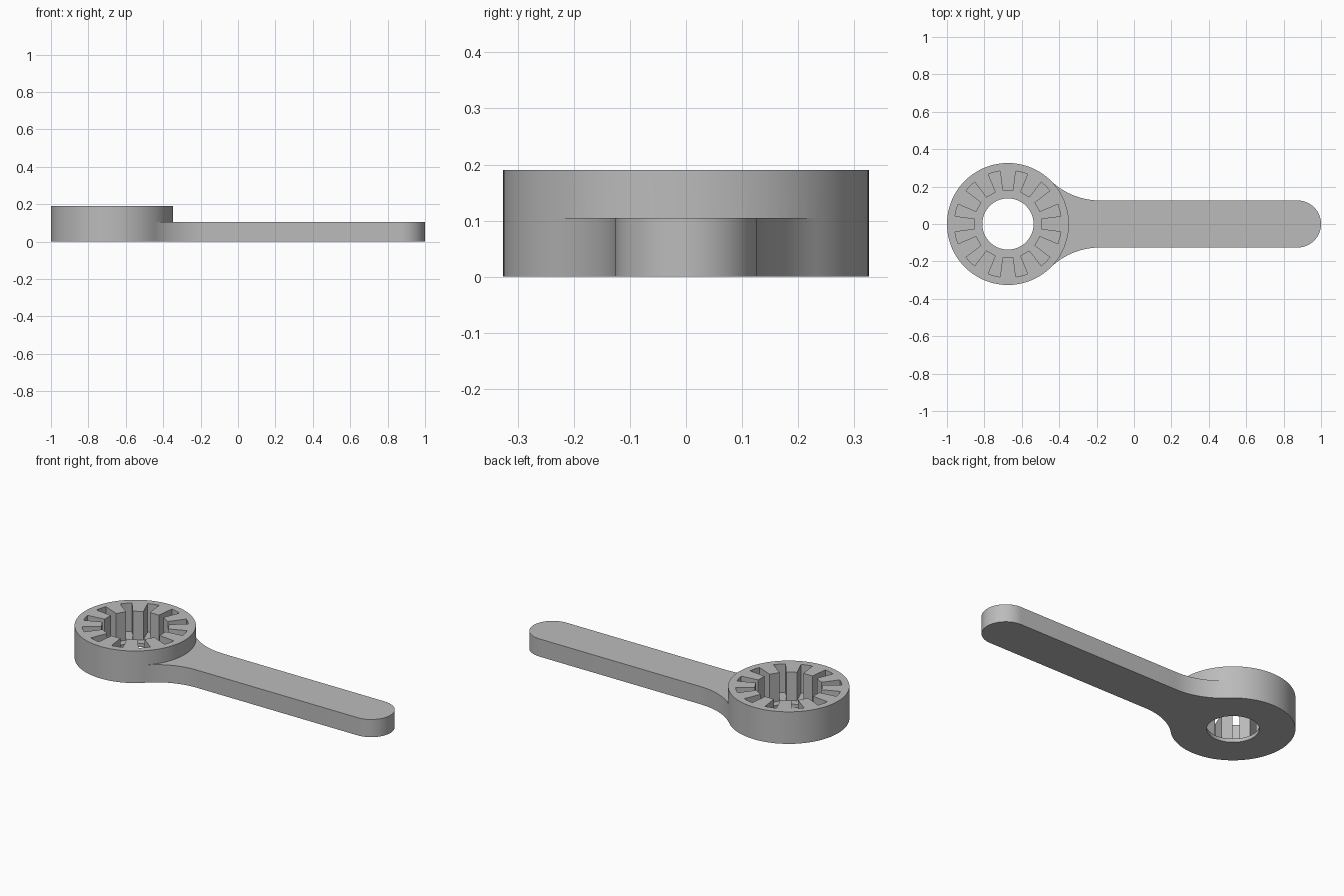
import bpy, bmesh, math
from math import cos, sin, pi

if "Cube" in bpy.data.objects:
    bpy.data.objects.remove(bpy.data.objects["Cube"])

CX, R_HEAD, H_HEAD = -0.674, 0.326, 0.19     # round head
R_HOLE, Z_FLOOR = 0.137, 0.021               # through hole and pocket floor
R_ROOT, R_TIP, TEETH = 0.286, 0.18, 12       # inner teeth
HALF, H_ARM, R_FIL = 0.126, 0.105, 0.375     # handle and its fillets

grey = bpy.data.materials.new("grey")
grey.diffuse_color = (0.50, 0.50, 0.50, 1)
grey.use_nodes = True
grey.node_tree.nodes["Principled BSDF"].inputs["Base Color"].default_value = grey.diffuse_color


def arc(cx, cy, r, a0, a1, n):
    return [(cx + r * cos(a0 + (a1 - a0) * i / n),
             cy + r * sin(a0 + (a1 - a0) * i / n)) for i in range(n + 1)]


def ring(bm, pts, z):
    return [bm.verts.new((x, y, z)) for x, y in pts]


def wall(bm, low, high):
    n = len(low)
    for i in range(n):
        j = (i + 1) % n
        bm.faces.new((low[i], low[j], high[j], high[i]))


def cap(bm, *loops):
    edges = []
    for lp in loops:
        for i, v in enumerate(lp):
            w = lp[(i + 1) % len(lp)]
            edges.append(bm.edges.get((v, w)) or bm.edges.new((v, w)))
    bmesh.ops.triangle_fill(bm, edges=edges, use_beauty=True)


def finish(bm, name):
    bmesh.ops.recalc_face_normals(bm, faces=bm.faces)
    me = bpy.data.meshes.new(name)
    bm.to_mesh(me)
    bm.free()
    me.materials.append(grey)
    ob = bpy.data.objects.new(name, me)
    bpy.context.collection.objects.link(ob)
    return ob


# Toothed pocket outline: tapered teeth pointing inward, arcs between them
pocket = []
half_root = math.asin(0.042 / R_ROOT)
step = 2 * pi / TEETH
for k in range(TEETH):
    a = k * step
    for s in (-1, 1):
        pocket.append((CX + R_TIP * cos(a) - s * 0.029 * sin(a),
                       R_TIP * sin(a) + s * 0.029 * cos(a)))
    pocket += arc(CX, 0, R_ROOT, a + half_root, a + step - half_root, 4)

# Head: outer wall, pocket, floor and through hole
bm = bmesh.new()
outer = arc(CX, 0, R_HEAD, 0, 2 * pi, 96)[:-1]
hole = arc(CX, 0, R_HOLE, 0, 2 * pi, 64)[:-1]
o0, o1 = ring(bm, outer, 0), ring(bm, outer, H_HEAD)
p0, p1 = ring(bm, pocket, Z_FLOOR), ring(bm, pocket, H_HEAD)
h0, h1 = ring(bm, hole, 0), ring(bm, hole, Z_FLOOR)
for low, high in ((o0, o1), (p0, p1), (h0, h1)):
    wall(bm, low, high)
cap(bm, o1, p1)
cap(bm, p0, h1)
cap(bm, o0, h0)
head = finish(bm, "wrench")

# Handle: rounded end, straight sides, fillets running tangent into the head
yc = HALF + R_FIL
xc = CX + math.sqrt((R_HEAD + R_FIL) ** 2 - yc ** 2)
t = math.atan2(yc, xc - CX)
upper = arc(xc, yc, R_FIL, -pi / 2, t - pi, 20)
lower = [(x, -y) for x, y in reversed(upper)]
outline = (arc(1 - HALF, 0, HALF, -pi / 2, pi / 2, 32) + upper
           + arc(CX, 0, 0.305, t, -t, 16) + lower)
bm = bmesh.new()
a0, a1 = ring(bm, outline, 0), ring(bm, outline, H_ARM)
wall(bm, a0, a1)
cap(bm, a0)
cap(bm, a1)
handle = finish(bm, "handle")

# Join handle and head into one solid
mod = head.modifiers.new("join_handle", "BOOLEAN")
mod.operation, mod.solver, mod.object = "UNION", "EXACT", handle
bpy.context.view_layer.objects.active = head
head.select_set(True)
bpy.ops.object.modifier_apply(modifier=mod.name)
bpy.data.objects.remove(handle)
bpy.ops.object.shade_smooth_by_angle(angle=math.radians(30))
